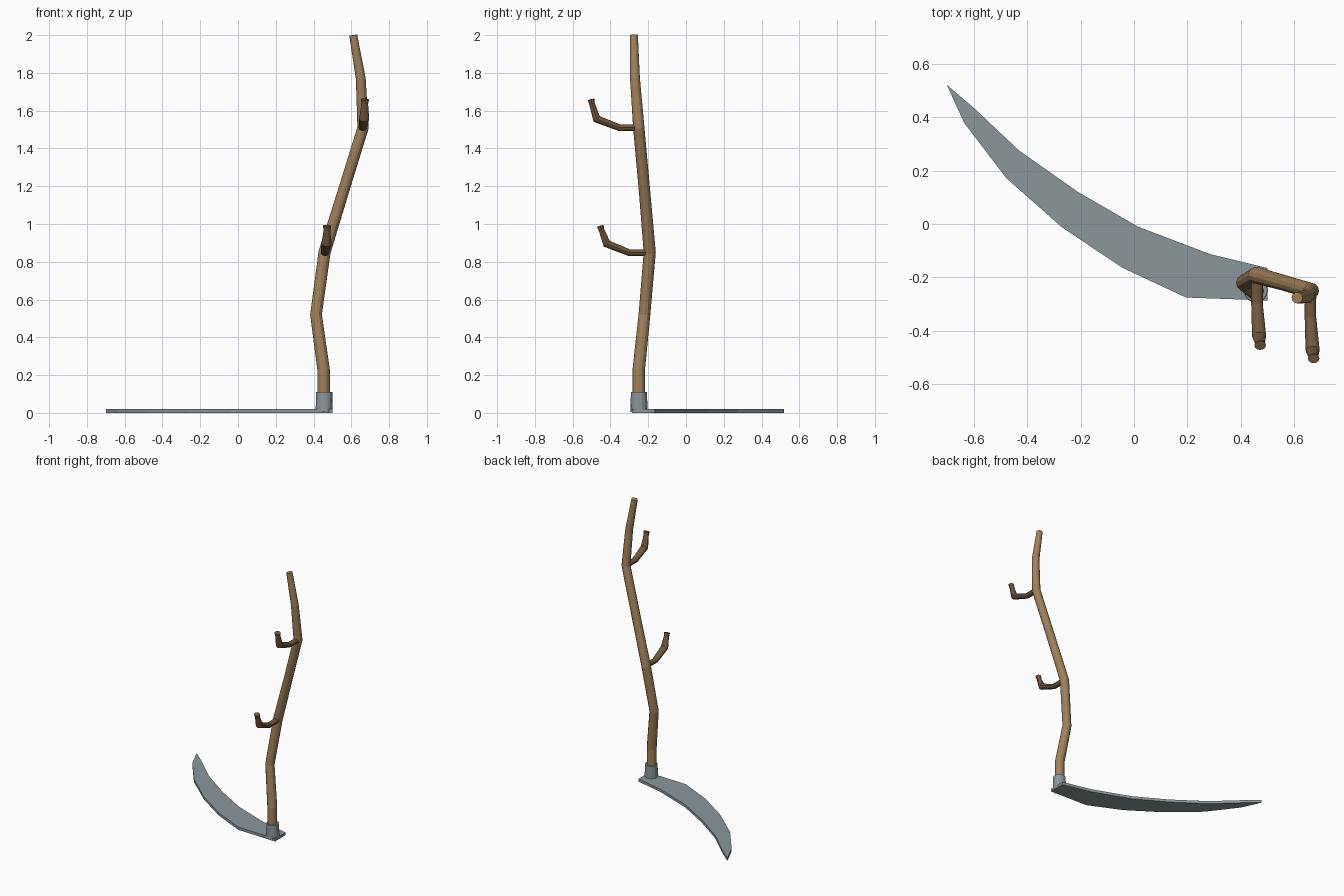
import bpy, bmesh, math
from mathutils import Vector

if "Cube" in bpy.data.objects:
    bpy.data.objects.remove(bpy.data.objects["Cube"])


def material(name, color):
    m = bpy.data.materials.new(name)
    m.diffuse_color = (*color, 1)
    m.use_nodes = True
    m.node_tree.nodes["Principled BSDF"].inputs["Base Color"].default_value = m.diffuse_color
    return m


wood = material("wood", (0.36, 0.22, 0.10))
dark_wood = material("dark_wood", (0.17, 0.095, 0.045))
steel = material("steel", (0.26, 0.31, 0.33))


def finish(name, bm, mat):
    bmesh.ops.recalc_face_normals(bm, faces=bm.faces)
    me = bpy.data.meshes.new(name)
    bm.to_mesh(me)
    bm.free()
    me.materials.append(mat)
    ob = bpy.data.objects.new(name, me)
    bpy.context.collection.objects.link(ob)
    return ob


def tube(name, path, radii, mat, sides=12, wide=1.0):
    """Capped tube through the path; wide stretches the ring along x."""
    pts = [Vector(p) for p in path]
    bm = bmesh.new()
    rings = []
    for i, p in enumerate(pts):
        t = Vector()
        if i > 0:
            t += (p - pts[i - 1]).normalized()
        if i < len(pts) - 1:
            t += (pts[i + 1] - p).normalized()
        t.normalize()
        u = (Vector((1, 0, 0)) - t * t.x).normalized()
        v = t.cross(u)
        r = radii[i]
        ring = []
        for k in range(sides):
            a = 2 * math.pi * k / sides
            ring.append(bm.verts.new(p + u * (r * wide * math.cos(a)) + v * (r * math.sin(a))))
        rings.append(ring)
    for a, b in zip(rings, rings[1:]):
        for k in range(sides):
            n = (k + 1) % sides
            bm.faces.new((a[k], a[n], b[n], b[k]))
    bm.faces.new(rings[0])
    bm.faces.new(rings[-1])
    return finish(name, bm, mat)


# Blade: flat curved outline given thickness
outline = [(-0.70, 0.52), (-0.635, 0.378), (-0.478, 0.172), (-0.27, -0.012),
           (-0.043, -0.164), (0.195, -0.275), (0.50, -0.286), (0.50, -0.165),
           (0.46, -0.155), (0.285, -0.113), (0.015, -0.01), (-0.21, 0.12),
           (-0.43, 0.275), (-0.60, 0.435)]
bm = bmesh.new()
face = bm.faces.new([bm.verts.new((x, y, 0)) for x, y in outline])
top = bmesh.ops.extrude_face_region(bm, geom=[face])
bmesh.ops.translate(bm, vec=(0, 0, 0.02),
                    verts=[g for g in top["geom"] if isinstance(g, bmesh.types.BMVert)])
if not any(f.normal.z < 0 and abs(f.calc_center_median().z) < 1e-6 for f in bm.faces) and not face.is_valid:
    bm.faces.new([v for v in bm.verts if v.co.z == 0])
finish("blade", bm, steel)

# Socket that holds the shaft
tube("socket", [(0.456, -0.249, 0.005), (0.456, -0.249, 0.11)], [0.045, 0.043], steel, 16)

# Crooked shaft
tube("shaft",
     [(0.453, -0.25, 0.02), (0.453, -0.25, 0.23), (0.413, -0.22, 0.52), (0.458, -0.192, 0.85),
      (0.56, -0.22, 1.18), (0.662, -0.25, 1.51), (0.65, -0.27, 1.77), (0.61, -0.276, 2.0)],
     [0.033, 0.033, 0.031, 0.032, 0.030, 0.030, 0.026, 0.021], wood)

# Two hooked grips
radii = [0.018, 0.018, 0.022, 0.015, 0.018]
tube("lower_grip",
     [(0.46, -0.19, 0.848), (0.46, -0.30, 0.848), (0.468, -0.42, 0.896),
      (0.471, -0.446, 0.965), (0.472, -0.454, 0.99)], radii, dark_wood, 12, 1.2)
tube("upper_grip",
     [(0.66, -0.25, 1.51), (0.66, -0.352, 1.51), (0.668, -0.473, 1.556),
      (0.671, -0.497, 1.635), (0.672, -0.503, 1.66)], radii, dark_wood, 12, 1.2)
